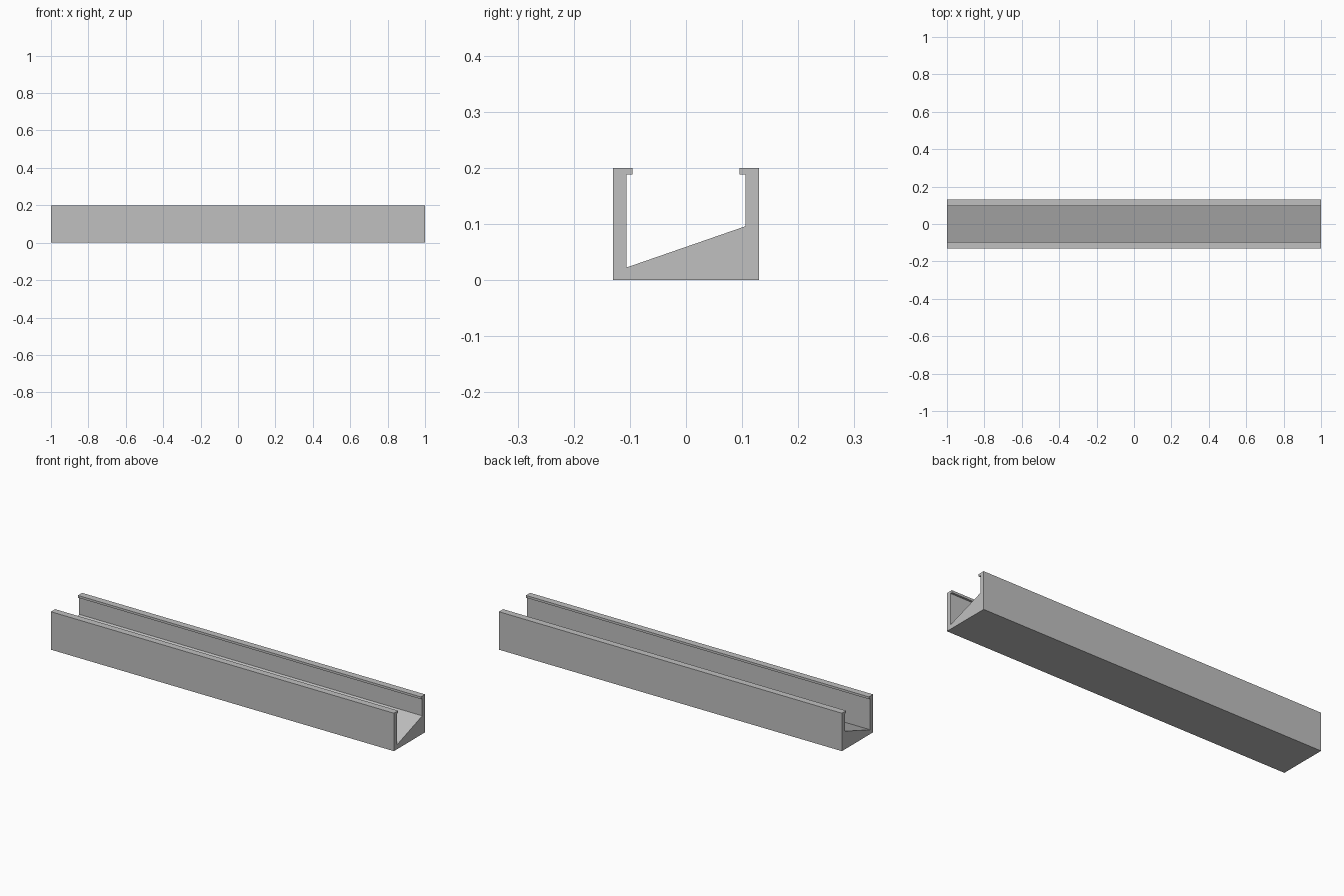
import bpy
import bmesh

cube = bpy.data.objects.get("Cube")
if cube:
    bpy.data.objects.remove(cube, do_unlink=True)

grey = bpy.data.materials.new("plain_grey")
grey.use_nodes = True
colour = (0.53, 0.53, 0.53, 1)
grey.diffuse_color = colour
grey.node_tree.nodes["Principled BSDF"].inputs["Base Color"].default_value = colour

# Overall size and section dimensions
LENGTH, HALF_WIDTH, HEIGHT = 2.0, 0.13, 0.2
INNER = 0.106                      # inside face of each side wall
LIP, LIP_BOTTOM = 0.095, 0.188     # inward lip along each wall top
FLOOR_LOW, FLOOR_HIGH = 0.0225, 0.096


def wall_section(side, floor):
    """Section of one wall, from its floor corner to its outer bottom corner."""
    return [(side * INNER, floor), (side * INNER, LIP_BOTTOM),
            (side * LIP, LIP_BOTTOM), (side * LIP, HEIGHT),
            (side * HALF_WIDTH, HEIGHT), (side * HALF_WIDTH, 0)]


# Channel with a sloping floor: one closed section extruded along x
section = wall_section(1, FLOOR_HIGH)[::-1] + wall_section(-1, FLOOR_LOW)
bm = bmesh.new()
end = bm.faces.new([bm.verts.new((-LENGTH / 2, y, z)) for y, z in section])
extruded = bmesh.ops.extrude_face_region(bm, geom=[end], use_keep_orig=True)
verts = [g for g in extruded["geom"] if isinstance(g, bmesh.types.BMVert)]
bmesh.ops.translate(bm, verts=verts, vec=(LENGTH, 0, 0))
bmesh.ops.recalc_face_normals(bm, faces=bm.faces)

mesh = bpy.data.meshes.new("sloped_channel")
bm.to_mesh(mesh)
bm.free()
mesh.materials.append(grey)
channel = bpy.data.objects.new("sloped_channel", mesh)
bpy.context.collection.objects.link(channel)
